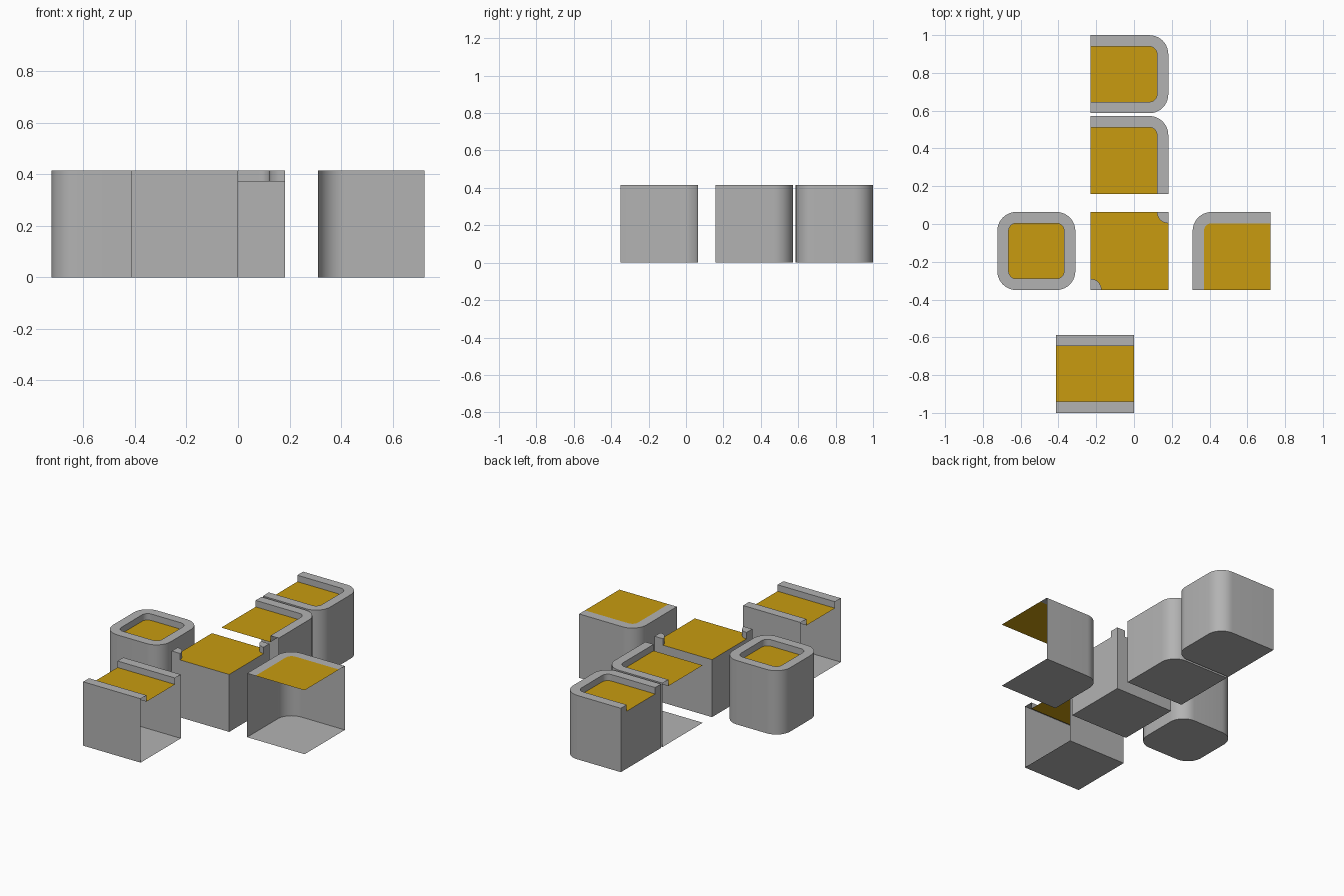
import bpy, bmesh
from math import cos, sin, pi

if "Cube" in bpy.data.objects:
    bpy.data.objects.remove(bpy.data.objects["Cube"])

H = 0.413 / 2      # half tile width
TOP = 0.415        # rim height
FLOOR = 0.373      # recessed floor height
RIM = 0.06         # rim width
R = 0.1            # outer corner radius
SEG = 10           # segments per rounded corner

gold = bpy.data.materials.new("gold_floor")
gold.diffuse_color = (0.58, 0.33, 0.005, 1)
gold.use_nodes = True
gold.node_tree.nodes["Principled BSDF"].inputs["Base Color"].default_value = gold.diffuse_color
grey = bpy.data.materials.new("grey_wall")
grey.diffuse_color = (0.45, 0.45, 0.45, 1)
grey.use_nodes = True
grey.node_tree.nodes["Principled BSDF"].inputs["Base Color"].default_value = grey.diffuse_color


def finish(name, bm, loc):
    bmesh.ops.remove_doubles(bm, verts=bm.verts, dist=1e-5)
    loose = [v for v in bm.verts if not v.link_faces]
    bmesh.ops.delete(bm, geom=loose, context='VERTS')
    me = bpy.data.meshes.new(name)
    bm.to_mesh(me)
    bm.free()
    me.materials.append(grey)
    me.materials.append(gold)
    ob = bpy.data.objects.new(name, me)
    ob.location = loc
    bpy.context.collection.objects.link(ob)
    bpy.ops.object.select_all(action='DESELECT')
    ob.select_set(True)
    bpy.context.view_layer.objects.active = ob
    bpy.ops.object.shade_smooth_by_angle(angle=pi / 6)


def outlines(walls):
    """Matching outer and inner outlines, plus the tile side of each edge (counter-clockwise)."""
    outer, inner, sides = [], [], []
    # corner signs with the side before and after it
    for sx, sy, prev, nxt, a0 in ((-1, -1, 'W', 'S', pi), (1, -1, 'S', 'E', 1.5 * pi),
                                  (1, 1, 'E', 'N', 0), (-1, 1, 'N', 'W', pi / 2)):
        if prev in walls and nxt in walls:
            cx, cy = sx * (H - R), sy * (H - R)
            for i in range(SEG + 1):
                a = a0 + i * pi / 2 / SEG
                outer.append((cx + R * cos(a), cy + R * sin(a)))
                inner.append((cx + (R - RIM) * cos(a), cy + (R - RIM) * sin(a)))
                sides.append(nxt)
        else:
            ix = RIM if ('W' if sx < 0 else 'E') in walls else 0
            iy = RIM if ('S' if sy < 0 else 'N') in walls else 0
            outer.append((sx * H, sy * H))
            inner.append((sx * (H - ix), sy * (H - iy)))
            sides.append(nxt)
    return outer, inner, sides


def tile(name, x, y, walls, closed=False, floor=FLOOR):
    bm = bmesh.new()

    def face(pts, mat=0):
        clean = []
        for p in pts:
            if p not in clean:
                clean.append(p)
        if len(clean) > 2:
            bm.faces.new([bm.verts.new(p) for p in clean]).material_index = mat

    outer, inner, sides = outlines(walls)
    n = len(outer)
    for i in range(n):
        o0, o1, i0, i1 = outer[i], outer[(i + 1) % n], inner[i], inner[(i + 1) % n]
        if sides[i] in walls:
            # outer wall, rim top, inner step
            face([(*o0, 0), (*o1, 0), (*o1, TOP), (*o0, TOP)])
            face([(*o0, TOP), (*o1, TOP), (*i1, TOP), (*i0, TOP)])
            if floor < TOP:
                face([(*i0, TOP), (*i1, TOP), (*i1, floor), (*i0, floor)])
        elif closed:
            # end panel following the rim profile
            pts = [(*o0, 0), (*o1, 0)]
            if o1 != i1:
                pts += [(*o1, TOP), (*i1, TOP)]
            pts += [(*i1, floor), (*i0, floor)]
            if o0 != i0:
                pts += [(*i0, TOP), (*o0, TOP)]
            face(pts)
    # gold floor and underside
    face([(*p, floor) for p in inner], 1)
    face([(*p, 0) for p in reversed(outer)])
    finish(name, bm, (x, y, 0))


def corner_post(name, x, y, s):
    """Quarter-round post filling the corner at (x, y); s points outward."""
    bm = bmesh.new()
    prof = [(0, 0)] + [(-s * RIM * cos(i * pi / 16), -s * RIM * sin(i * pi / 16)) for i in range(9)]
    low = [bm.verts.new((*p, FLOOR)) for p in prof]
    high = [bm.verts.new((*p, TOP)) for p in prof]
    n = len(prof)
    for i in range(n):
        j = (i + 1) % n
        bm.faces.new((low[i], low[j], high[j], high[i]))
    bm.faces.new(high)
    finish(name, bm, (x, y, 0))


CX, CY = -0.025, -0.143
tile("end_tile", CX, 0.793, "SEN", closed=True)
tile("inner_corner_tile", CX, 0.365, "EN")
tile("enclosed_tile", -0.517, CY, "SENW")
tile("flush_corner_tile", 0.517, CY, "NW", floor=TOP)
tile("straight_tile", -0.2065, -0.793, "SN")
tile("centre_tile", CX, CY, "", closed=True)

# two posts on opposite corners of the centre tile
for label, s in (("back", 1), ("front", -1)):
    corner_post(label + "_corner_post", CX + s * H, CY + s * H, s)
